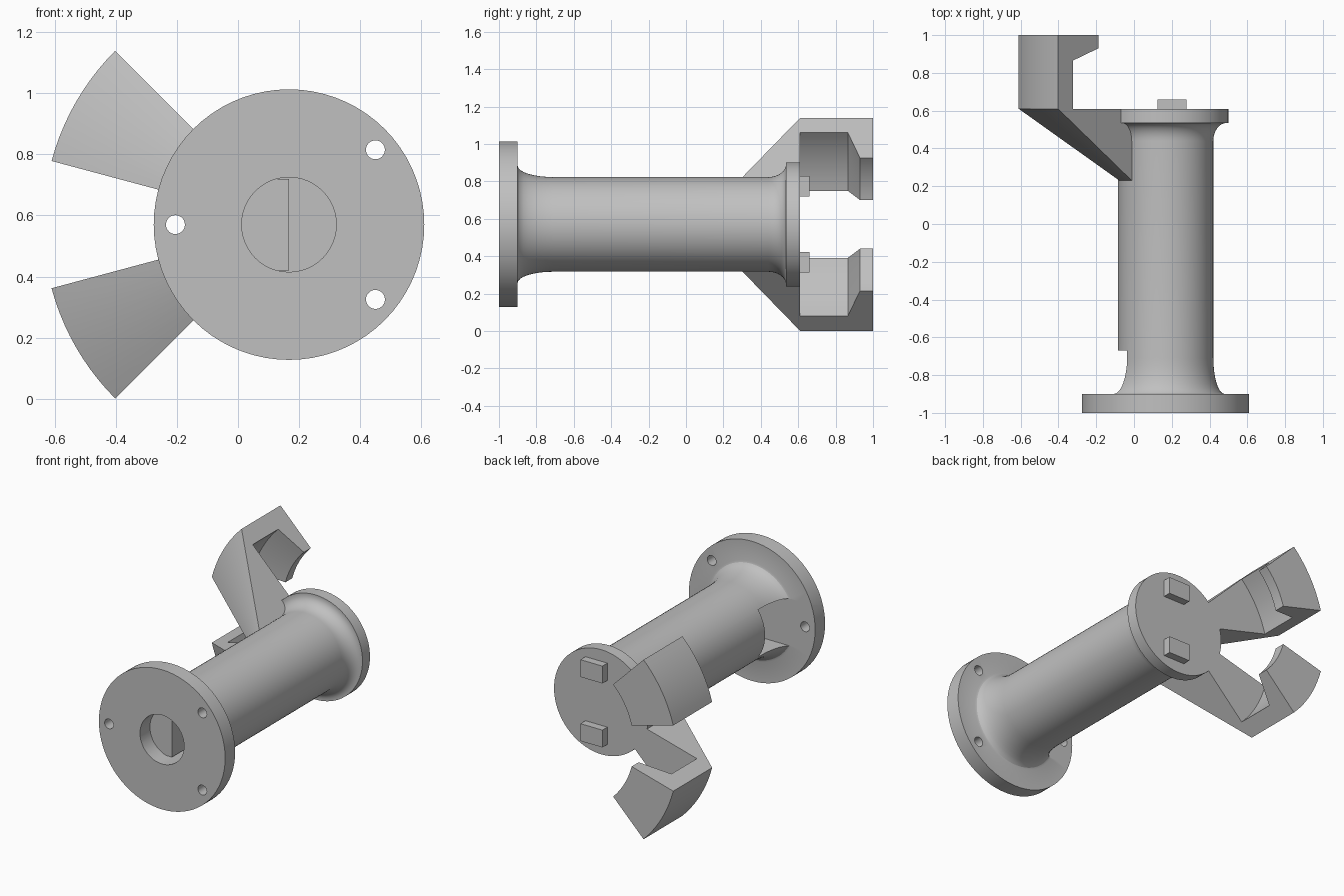
import bpy, bmesh
from math import sin, cos, pi, radians
from mathutils import Matrix

old = bpy.data.objects.get("Cube")
if old:
    bpy.data.objects.remove(old, do_unlink=True)

CX, CZ = 0.167, 0.57          # position of the tube axis, which runs along y
TUBE, FLANGE, COLLAR = 0.253, 0.443, 0.332

grey = bpy.data.materials.new("plain grey")
grey.use_nodes = True
colour = (0.53, 0.53, 0.53, 1)
grey.diffuse_color = colour
grey.node_tree.nodes["Principled BSDF"].inputs["Base Color"].default_value = colour


def finish(name, bm):
    bmesh.ops.recalc_face_normals(bm, faces=bm.faces)
    mesh = bpy.data.meshes.new(name)
    bm.to_mesh(mesh)
    bm.free()
    mesh.materials.append(grey)
    obj = bpy.data.objects.new(name, mesh)
    bpy.context.collection.objects.link(obj)
    return obj


def revolve(name, profile, start=0, end=360, steps=72, x=CX, z=CZ):
    """Sweep (radius, y) points about a y axis; partial sweeps get capped."""
    bm = bmesh.new()
    full = end - start == 360
    rings = []
    for i in range(steps + 1):
        a = radians(start + (end - start) * i / steps)
        rings.append([bm.verts.new((x + r * cos(a), y, z + r * sin(a))) for r, y in profile])
    count = len(profile)
    for a, b in zip(rings, rings[1:]):
        for j in range(count - 1 if full else count):
            k = (j + 1) % count
            bm.faces.new((a[j], a[k], b[k], b[j]))
    if full:
        bmesh.ops.remove_doubles(bm, verts=bm.verts, dist=1e-5)
    else:
        bm.faces.new(rings[0])
        bm.faces.new(rings[-1])
    return finish(name, bm)


def block(name, low, high):
    bm = bmesh.new()
    size = [h - l for l, h in zip(low, high)]
    mid = [(h + l) / 2 for l, h in zip(low, high)]
    bmesh.ops.create_cube(bm, size=1, matrix=Matrix.Translation(mid) @ Matrix.Diagonal((*size, 1)))
    return finish(name, bm)


def rod(name, radius, y0, y1, x=CX, z=CZ, steps=32):
    return revolve(name, [(0, y0), (radius, y0), (radius, y1), (0, y1)], steps=steps, x=x, z=z)


def activate(obj):
    bpy.ops.object.select_all(action='DESELECT')
    obj.select_set(True)
    bpy.context.view_layer.objects.active = obj


def cut(obj, cutter):
    cutter.hide_render = True
    activate(obj)
    mod = obj.modifiers.new("cut", 'BOOLEAN')
    mod.operation, mod.solver, mod.object = 'DIFFERENCE', 'EXACT', cutter
    bpy.ops.object.modifier_apply(modifier=mod.name)
    bpy.data.objects.remove(cutter, do_unlink=True)


def fillet(y_wall, y_tube, rise, steps=8):
    """Elliptic blend from a flange face down to the tube."""
    points = []
    for i in range(steps + 1):
        t = i / steps * pi / 2
        points.append((TUBE + rise * (1 - sin(t)), y_wall + (y_tube - y_wall) * (1 - cos(t))))
    return points


# Tube with front flange, rear collar and blended roots
profile = [(0, -1), (FLANGE, -1), (FLANGE, -0.9)]
profile += fillet(-0.9, -0.71, 0.06)
profile += fillet(0.535, 0.44, 0.07)[::-1]
profile += [(COLLAR, 0.535), (COLLAR, 0.61), (0, 0.61)]
body = revolve("flanged_tube", profile)

# Front bore, side window and bolt holes
cut(body, rod("bore_cutter", 0.155, -1.1, -0.671, steps=48))
cut(body, block("window_cutter", (-0.5, -0.9, CZ - 0.15), (CX, -0.67, CZ + 0.15)))
for x, dz in ((0.45, 0.245), (0.45, -0.245), (-0.205, 0)):
    cut(body, rod("bolt_hole_cutter", 0.031, -1.1, -0.85, x=x, z=CZ + dz))

# Hooked arms: a sloping web, an outer wall and an inward lip
arm = [(0.235, 0.22), (TUBE, 0.23), (0.805, 0.61), (0.805, 1), (0.503, 1),
       (0.503, 0.93), (0.694, 0.865), (0.694, 0.61), (0.325, 0.61), (0.235, 0.55)]
parts = [body,
         revolve("upper_hook_arm", arm, 135, 165, 10),
         revolve("lower_hook_arm", arm, 195, 225, 10)]

for obj in parts:
    activate(obj)
    bpy.ops.object.shade_smooth_by_angle(angle=radians(25))

# Locating keys on the rear face
for name, side in (("upper_key", 1), ("lower_key", -1)):
    mid = CZ + side * 0.203
    block(name, (0.125, 0.6, mid - 0.055), (0.278, 0.66, mid + 0.055))
